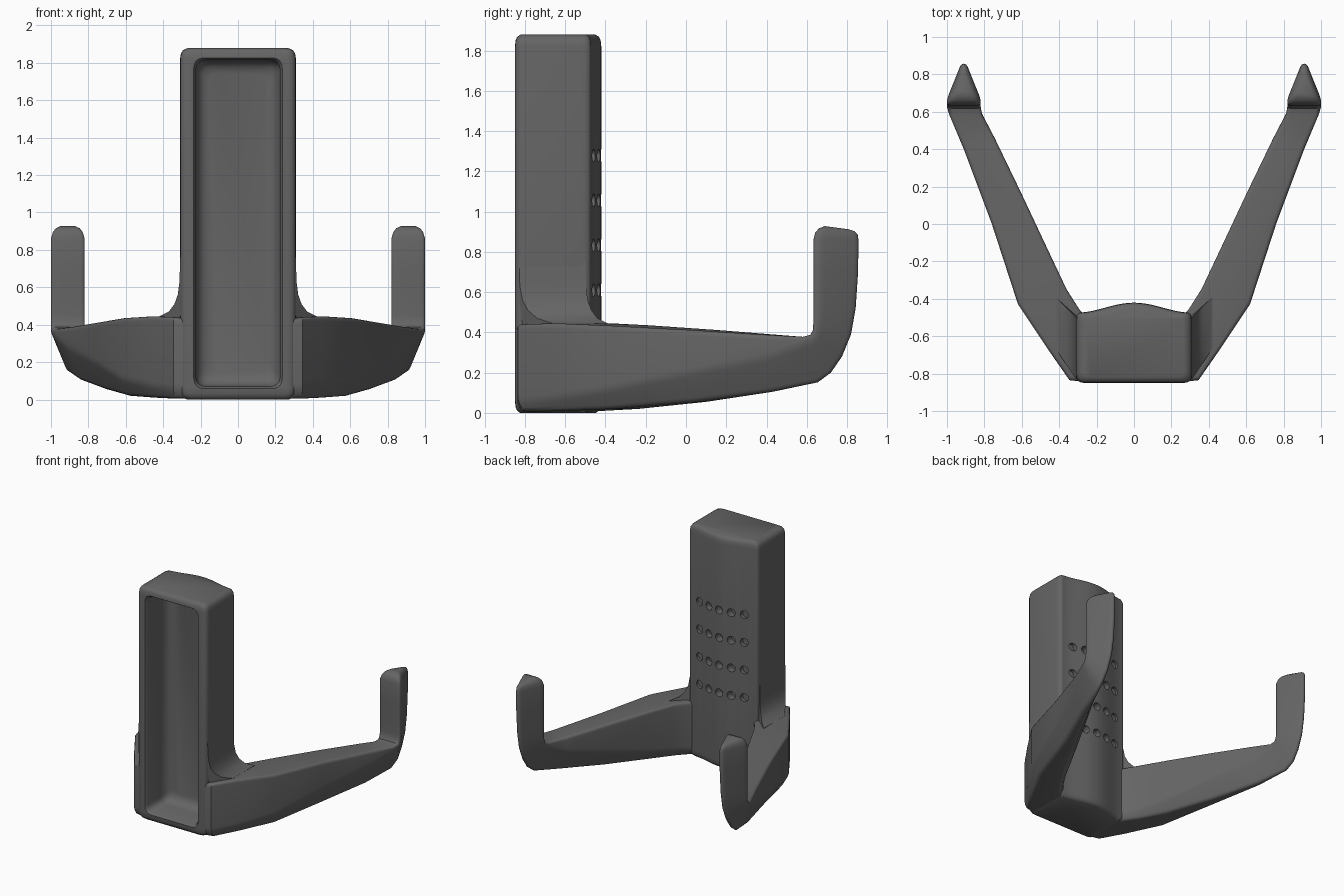
import bpy
import bmesh
import math
from mathutils import Matrix, Vector

cube = bpy.data.objects.get("Cube")
if cube:
    bpy.data.objects.remove(cube, do_unlink=True)

grey = bpy.data.materials.new("dark_grey_plastic")
grey.use_nodes = True
COLOUR = (0.13, 0.13, 0.13, 1)
grey.diffuse_color = COLOUR
grey.node_tree.nodes["Principled BSDF"].inputs["Base Color"].default_value = COLOUR


def round_corners(points, radius, steps=4):
    """Replace each corner of a closed polygon by a short curve."""
    out = []
    for i, p in enumerate(points):
        before, after = points[i - 1] - p, points[(i + 1) % len(points)] - p
        a = p + before.normalized() * min(radius, before.length * 0.45)
        b = p + after.normalized() * min(radius, after.length * 0.45)
        for k in range(steps + 1):
            t = k / steps
            out.append(a * (1 - t) ** 2 + p * 2 * t * (1 - t) + b * t * t)
    return out


def loft(name, rings):
    """Skin a list of matching closed rings and cap both ends."""
    bm = bmesh.new()
    rows = [[bm.verts.new(p) for p in ring] for ring in rings]
    for low, high in zip(rows, rows[1:]):
        for i in range(len(low)):
            bm.faces.new((low[i - 1], low[i], high[i], high[i - 1]))
    bm.faces.new(rows[0])
    bm.faces.new(rows[-1])
    bmesh.ops.recalc_face_normals(bm, faces=bm.faces[:])
    return make_object(name, bm)


def make_object(name, bm):
    mesh = bpy.data.meshes.new(name)
    bm.to_mesh(mesh)
    bm.free()
    mesh.materials.append(grey)
    obj = bpy.data.objects.new(name, mesh)
    bpy.context.collection.objects.link(obj)
    return obj


def finish(obj, angle=40):
    """Apply modifiers and smooth all but the sharp edges."""
    bpy.ops.object.select_all(action="DESELECT")
    obj.select_set(True)
    bpy.context.view_layer.objects.active = obj
    bpy.ops.object.convert(target="MESH")
    bpy.ops.object.shade_smooth_by_angle(angle=math.radians(angle))


# Upright body: rounded box with a gently bulging back
HALF = 0.31
outline = [Vector((-HALF, -0.85, 0)), Vector((HALF, -0.85, 0))]
for i in range(13):
    x = HALF * (1 - i / 6)
    outline.append(Vector((x, -0.475 + 0.0275 * (1 + math.cos(math.pi * x / HALF)), 0)))
outline = round_corners(outline, 0.045)
centre = Vector((0, -0.64, 0))
body_rings = []
for z, scale in ((0, 0.88), (0.012, 0.95), (0.03, 0.985), (0.06, 1),
                 (1.82, 1), (1.85, 0.985), (1.868, 0.95), (1.88, 0.86)):
    body_rings.append([centre + (p - centre) * scale + Vector((0, 0, z)) for p in outline])
body = loft("upright_body", body_rings)

# Front recess cutter, with a filleted floor
recess_rings = []
for y, inset in ((-0.9, -0.012), (-0.85, -0.012), (-0.83, 0), (-0.66, 0),
                 (-0.62, 0.012), (-0.595, 0.035), (-0.585, 0.07)):
    w, low, high = 0.225 - inset, 0.07 + inset, 1.815 - inset
    corners = [Vector((x, y, z)) for x, z in ((-w, low), (w, low), (w, high), (-w, high))]
    recess_rings.append(round_corners(corners, 0.06, 6))
recess = loft("recess_cutter", recess_rings)

# Grid of shallow round holes in the back
bm = bmesh.new()
quarter_turn = Matrix.Rotation(math.radians(90), 4, "X")
for row in range(4):
    for column in range(-2, 3):
        spot = Matrix.Translation((column * 0.1, -0.415, 0.61 + row * 0.223))
        bmesh.ops.create_cone(bm, cap_ends=True, segments=16, radius1=0.032,
                              radius2=0.032, depth=0.14, matrix=spot @ quarter_turn)
holes = make_object("hole_cutter", bm)

for cutter in (recess, holes):
    cutter.hide_render = True
    cut = body.modifiers.new(cutter.name, "BOOLEAN")
    cut.object = cutter
    cut.operation = "DIFFERENCE"
    cut.solver = "EXACT"
finish(body)
for cutter in (recess, holes):
    bpy.data.objects.remove(cutter, do_unlink=True)


def section(a, b, c, side, tip, radius=0.025):
    """Section with flat edge a-b, straight sides, then a taper to tip c."""
    a, b, c = Vector(a), Vector(b), Vector(c)
    half = (a - b) / 2
    drop = c - (a + b) / 2
    return round_corners([a, b, b + drop * side, c - half * tip,
                          c + half * tip, a + drop * side], radius)


# Arms: outer xy, inner xy, top z, bottom z, side share, tip width share
arm = [
    ((0.26, -0.845), (0.26, -0.49), 0.43, 0.005, 0.88, 0.9),
    ((0.345, -0.835), (0.29, -0.46), 0.44, 0.005, 0.87, 0.85),
    ((0.46, -0.67), (0.36, -0.35), 0.445, 0.01, 0.85, 0.75),
    ((0.62, -0.43), (0.45, -0.16), 0.435, 0.02, 0.78, 0.6),
    ((0.76, 0.0), (0.605, 0.17), 0.412, 0.055, 0.6, 0.4),
    ((0.91, 0.4), (0.745, 0.46), 0.388, 0.105, 0.4, 0.25),
]
rings = []
for outer, inner, top, bottom, side, tip in arm:
    middle = (Vector(outer) + Vector(inner)) / 2
    rings.append(section((*outer, top), (*inner, top), (*middle, bottom), side, tip))

# Hooks: flat-edge y and z, tip y and z, half width
hook = [
    (0.58, 0.378, 0.655, 0.152, 0.088), (0.618, 0.388, 0.72, 0.2, 0.09),
    (0.63, 0.41, 0.775, 0.28, 0.09), (0.633, 0.45, 0.82, 0.39, 0.09),
    (0.633, 0.53, 0.843, 0.52, 0.09), (0.633, 0.7, 0.855, 0.7, 0.09),
    (0.633, 0.86, 0.857, 0.86, 0.09), (0.642, 0.895, 0.853, 0.885, 0.08),
    (0.66, 0.917, 0.84, 0.901, 0.064), (0.69, 0.928, 0.81, 0.912, 0.04),
]
for y, z, tip_y, tip_z, half in hook:
    x = 0.91 if y > 0.6 else 0.9
    rings.append(section((x + half, y, z), (x - half, y, z), (x, tip_y, tip_z), 0.16, 0.16))
arms = loft("arms_with_hooks", rings)

# Curved fillets where the arms meet the body
curve = [(0.29, 0.76), (0.309, 0.76), (0.313, 0.63), (0.322, 0.56), (0.34, 0.51),
         (0.37, 0.47), (0.42, 0.445), (0.42, 0.4), (0.29, 0.4)]
front = [Vector((x, -0.83 + max(0, x - 0.31) * 1.5, z)) for x, z in curve]
back = [Vector((x, -0.5 + max(0, x - 0.31), z)) for x, z in curve]
fillets = loft("arm_fillets", [front, back])

for part in (arms, fillets):
    part.modifiers.new("mirror", "MIRROR").use_mirror_merge = False
    finish(part)
